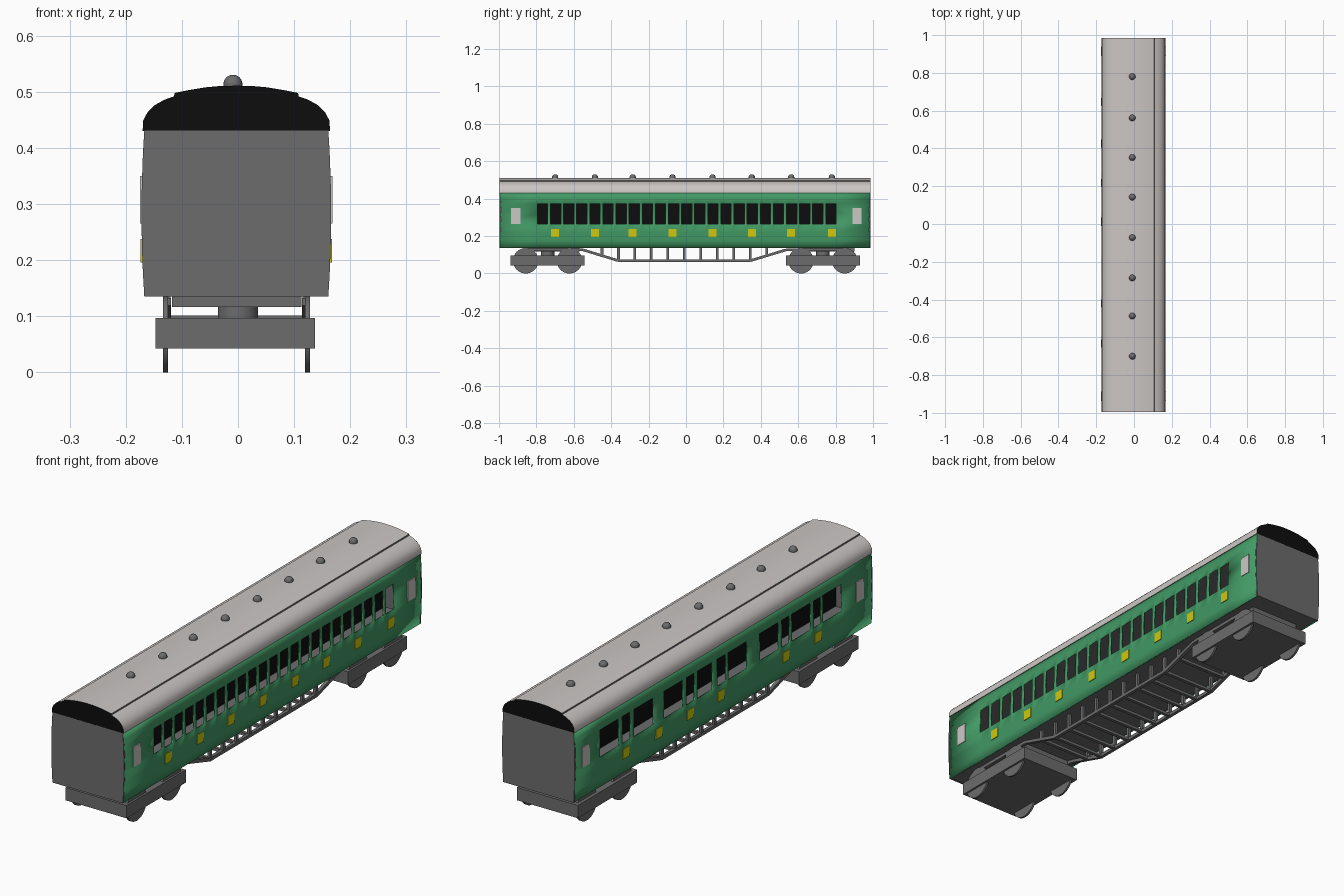
import bpy, bmesh, math
from mathutils import Matrix, Vector

if "Cube" in bpy.data.objects:
    bpy.data.objects.remove(bpy.data.objects["Cube"])

CX = -0.003            # centre line of the coach
Y0, Y1 = -0.995, 0.985  # body ends


def mat(name, r, g, b):
    m = bpy.data.materials.new(name)
    m.diffuse_color = (r, g, b, 1)
    m.use_nodes = True
    m.node_tree.nodes["Principled BSDF"].inputs["Base Color"].default_value = m.diffuse_color
    return m


GREEN = mat("body green", 0.055, 0.32, 0.13)
GREY = mat("underframe grey", 0.15, 0.15, 0.15)
BLACK = mat("black", 0.004, 0.004, 0.004)
ROOF = mat("roof light grey", 0.60, 0.565, 0.55)
YELLOW = mat("yellow", 0.62, 0.58, 0.005)
PALE = mat("pale door glass", 0.60, 0.58, 0.56)


def finish(name, bm, *mats, smooth=None):
    me = bpy.data.meshes.new(name)
    bm.to_mesh(me)
    bm.free()
    for m in mats:
        me.materials.append(m)
    ob = bpy.data.objects.new(name, me)
    bpy.context.collection.objects.link(ob)
    if smooth:
        bpy.ops.object.select_all(action='DESELECT')
        ob.select_set(True)
        bpy.context.view_layer.objects.active = ob
        bpy.ops.object.shade_smooth_by_angle(angle=math.radians(smooth))
    return ob


def add_box(bm, x0, x1, y0, y1, z0, z1):
    m = Matrix.Translation(((x0 + x1) / 2, (y0 + y1) / 2, (z0 + z1) / 2))
    bmesh.ops.create_cube(bm, size=1, matrix=m @ Matrix.Diagonal((x1 - x0, y1 - y0, z1 - z0, 1)))


def box(name, m, *dims):
    bm = bmesh.new()
    add_box(bm, *dims)
    return finish(name, bm, m)


def add_beam(bm, x, a, b, w, t):
    """Bar between two (y, z) points in a lengthwise plane."""
    d = Vector((0, b[0] - a[0], b[1] - a[1]))
    rot = Matrix.Rotation(math.atan2(d.z, d.y), 4, 'X')
    m = Matrix.Translation((x, (a[0] + b[0]) / 2, (a[1] + b[1]) / 2)) @ rot
    bmesh.ops.create_cube(bm, size=1, matrix=m @ Matrix.Diagonal((w, d.length, t, 1)))


def bulge(z):
    return 0.169 - 0.005 * ((z - 0.283) / 0.148) ** 2


def add_prism(bm, pts, y0, y1):
    """Closed cross-section in x, z swept along y."""
    f = bm.faces.new([bm.verts.new((CX + x, y0, z)) for x, z in pts])
    r = bmesh.ops.extrude_face_region(bm, geom=[f], use_keep_orig=True)
    vs = [g for g in r["geom"] if isinstance(g, bmesh.types.BMVert)]
    bmesh.ops.translate(bm, verts=vs, vec=(0, y1 - y0, 0))
    bmesh.ops.recalc_face_normals(bm, faces=bm.faces)


# Side walls with real window openings
def wall(name, side, windows, zb, zt):
    bm = bmesh.new()
    ys = sorted([Y0, Y1] + [c + s * w / 2 for c, w in windows for s in (-1, 1)])
    zs = [0.135, 0.18, 0.22, zb, (zb + zt) / 2, zt, 0.40, 0.431]
    g = [[bm.verts.new((CX + side * bulge(z), y, z)) for z in zs] for y in ys]
    for i in range(len(ys) - 1):
        ym = (ys[i] + ys[i + 1]) / 2
        glass = any(abs(ym - c) < w / 2 for c, w in windows)
        for j in range(len(zs) - 1):
            if glass and zb < (zs[j] + zs[j + 1]) / 2 < zt:
                continue
            q = [g[i][j], g[i + 1][j], g[i + 1][j + 1], g[i][j + 1]]
            bm.faces.new(q if side > 0 else q[::-1])
    ob = finish(name, bm, GREEN, smooth=30)
    s = ob.modifiers.new("thickness", 'SOLIDIFY')
    s.thickness, s.offset = 0.006, -1


right_windows = [(-0.767 + 0.0701 * i, 0.055) for i in range(23)]
left_windows = [(0.753, 0.127), (0.64, 0.055), (0.525, 0.13), (0.327, 0.127), (0.213, 0.055),
                (0.118, 0.10), (0.007, 0.06), (-0.10, 0.127), (-0.31, 0.127), (-0.42, 0.053),
                (-0.523, 0.127), (-0.63, 0.05), (-0.73, 0.127)]
wall("right_wall", 1, right_windows, 0.265, 0.373)
wall("left_wall", -1, left_windows, 0.262, 0.377)

# End walls
for name, a, b in (("front_end_wall", Y0 - 0.001, Y0 + 0.006), ("back_end_wall", Y1 - 0.006, Y1 + 0.001)):
    half = [(bulge(z), z) for z in (0.135, 0.18, 0.23, 0.283, 0.33, 0.38, 0.431)]
    bm = bmesh.new()
    add_prism(bm, half + [(-x, z) for x, z in reversed(half)], a, b)
    finish(name, bm, GREY)

# Interior: floor, ceiling and dark central partition
box("floor", GREY, CX - 0.158, CX + 0.158, Y0 + 0.007, Y1 - 0.007, 0.136, 0.165)
box("ceiling", GREY, CX - 0.157, CX + 0.157, Y0 + 0.007, Y1 - 0.007, 0.41, 0.429)
box("partition", BLACK, CX - 0.003, CX + 0.003, Y0 + 0.007, Y1 - 0.007, 0.166, 0.409)

# Roof with raised centre panel; black ends, dark step edges
half = [(0.167, 0.43), (0.166, 0.449), (0.158, 0.464), (0.146, 0.476), (0.128, 0.486),
        (0.111, 0.492), (0.110, 0.498), (0.085, 0.503), (0.055, 0.508), (0.028, 0.5105)]
bm = bmesh.new()
add_prism(bm, half + [(0, 0.511)] + [(-x, z) for x, z in reversed(half)], Y0 - 0.001, Y1 + 0.001)
for f in bm.faces:
    f.normal_update()
    if abs(f.normal.y) > 0.9:
        f.material_index = 1
    elif f.normal.z < -0.9 or (abs(f.normal.x) > 0.9 and f.calc_center_median().z > 0.48):
        f.material_index = 2
finish("roof", bm, ROOF, BLACK, GREY, smooth=30)

# Roof ventilator domes
bm = bmesh.new()
bays = [-0.70, -0.487, -0.285, -0.072, 0.142, 0.352, 0.562, 0.78]
for y in bays:
    bmesh.ops.create_uvsphere(bm, u_segments=20, v_segments=12, radius=0.017,
                              matrix=Matrix.Translation((-0.009, y, 0.5135)))
finish("roof_vents", bm, GREY, smooth=40)


# Yellow panels and pale door panes
def plates(name, m, side, ys, w, z0, z1):
    bm = bmesh.new()
    x = CX + side * bulge((z0 + z1) / 2)
    for y in ys:
        add_box(bm, x - 0.0025, x + 0.0025, y - w / 2, y + w / 2, z0, z1)
    finish(name, bm, m)


plates("right_yellow_panels", YELLOW, 1, bays, 0.043, 0.196, 0.238)
plates("left_yellow_panels", YELLOW, -1, [0.645, 0.427, 0.217, 0.012, -0.42, -0.632], 0.043, 0.196, 0.238)
for s, n in ((1, "right"), (-1, "left")):
    plates(n + "_door_panes", PALE, s, [-0.911, 0.914], 0.05, 0.265, 0.35)

# Bogies: frame, wheels, pivot and bolster plate
for name, cy in (("front", -0.74), ("back", 0.732)):
    box(name + "_bogie_frame", GREY, -0.147, 0.137, cy - 0.197, cy + 0.197, 0.043, 0.097)
    bm = bmesh.new()
    for x in (-0.129, 0.124):
        for dy in (-0.117, 0.117):
            bmesh.ops.create_cone(bm, cap_ends=True, segments=32, radius1=0.068, radius2=0.068, depth=0.009,
                                  matrix=Matrix.Translation((x, cy + dy, 0.068)) @ Matrix.Rotation(math.pi / 2, 4, 'Y'))
    finish(name + "_wheels", bm, GREY, smooth=40)
    bm = bmesh.new()
    bmesh.ops.create_cone(bm, cap_ends=True, segments=24, radius1=0.036, radius2=0.036, depth=0.03,
                          matrix=Matrix.Translation((0, cy, 0.107)))
    finish(name + "_pivot", bm, GREY, smooth=40)
    box(name + "_bolster_plate", GREY, -0.118, 0.113, cy - 0.13, cy + 0.17, 0.117, 0.136)

# Truss rods with posts and cross bars
posts = [-0.449 + 0.088 * i for i in range(11)]
path = [(-0.86, 0.126), (-0.55, 0.126), (-0.364, 0.069), (0.346, 0.069), (0.535, 0.126), (0.85, 0.126)]


def truss_z(y):
    for (ya, za), (yb, zb) in zip(path, path[1:]):
        if ya <= y <= yb:
            return za + (zb - za) * (y - ya) / (yb - ya)


bm = bmesh.new()
for x in (-0.126, 0.121):
    for a, b in zip(path, path[1:]):
        add_beam(bm, x, a, b, 0.014, 0.014)
    for y in posts:
        add_box(bm, x - 0.006, x + 0.006, y - 0.007, y + 0.007, truss_z(y), 0.136)
for y in posts:
    z = truss_z(y)
    add_box(bm, -0.126, 0.121, y - 0.007, y + 0.007, z - 0.006, z + 0.006)
finish("underframe_truss", bm, GREY)
